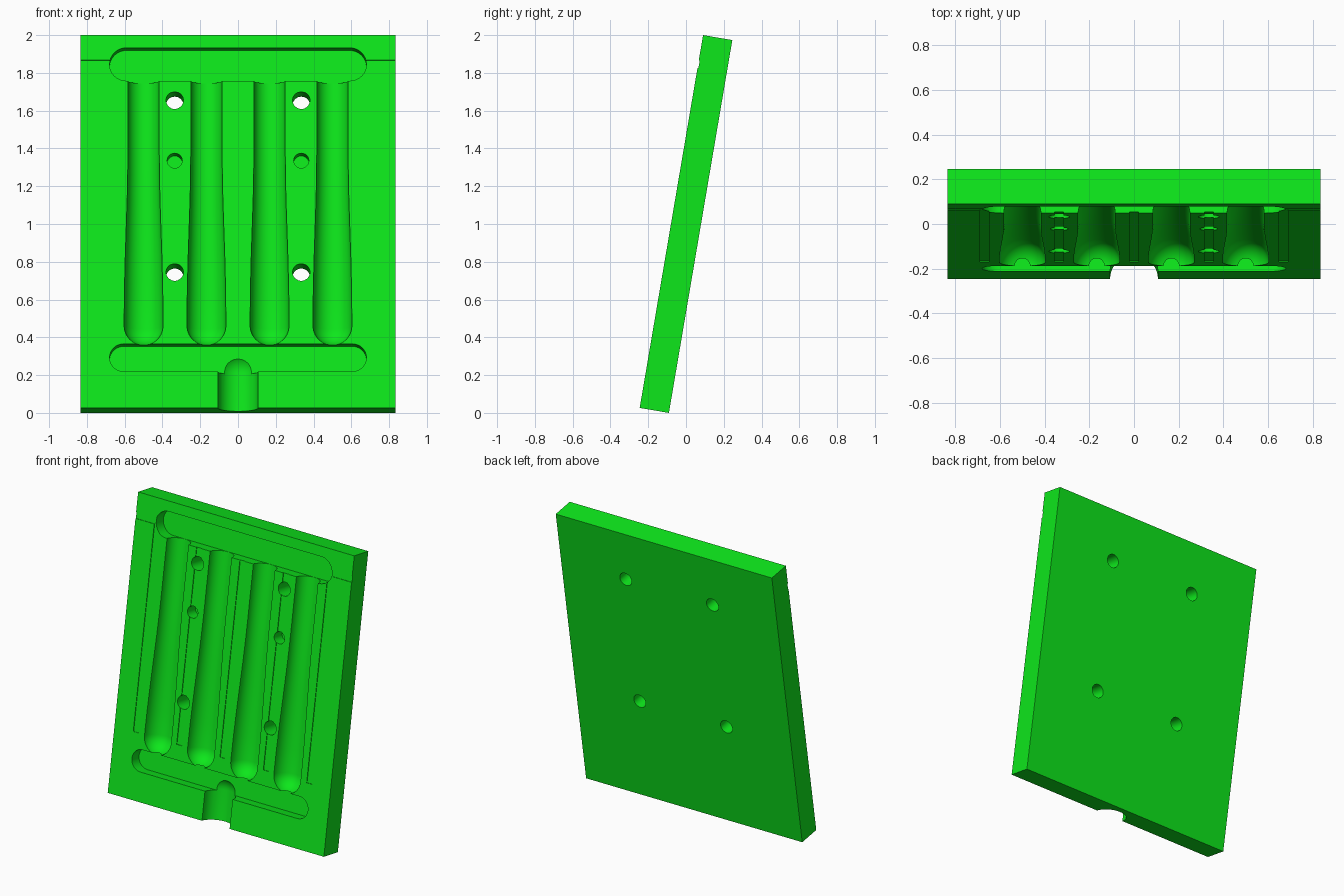
import bpy, bmesh, math

if "Cube" in bpy.data.objects:
    bpy.data.objects.remove(bpy.data.objects["Cube"])

TILT = math.radians(9.65)
W, T, L = 1.67, 0.157, 2.002
FRONT = -T / 2


def v(z):
    """Front-view height -> position along the untilted plate."""
    return (z - 1.0 - T / 2 * math.sin(TILT)) / math.cos(TILT)


def from_bmesh(name, bm):
    bmesh.ops.recalc_face_normals(bm, faces=bm.faces)
    me = bpy.data.meshes.new(name)
    bm.to_mesh(me)
    bm.free()
    ob = bpy.data.objects.new(name, me)
    bpy.context.collection.objects.link(ob)
    return ob


def box(name, x0, x1, y0, y1, z0, z1):
    bm = bmesh.new()
    bmesh.ops.create_cube(bm, size=1)
    for p in bm.verts:
        p.co.x = x0 + (p.co.x + 0.5) * (x1 - x0)
        p.co.y = y0 + (p.co.y + 0.5) * (y1 - y0)
        p.co.z = z0 + (p.co.z + 0.5) * (z1 - z0)
    return from_bmesh(name, bm)


def prism(name, outline, depth):
    """Extrude an (x, z) outline from in front of the plate to a depth."""
    bm = bmesh.new()
    f = bm.faces.new([bm.verts.new((x, FRONT - 0.05, z)) for x, z in outline])
    ext = bmesh.ops.extrude_face_region(bm, geom=[f])
    moved = [g for g in ext["geom"] if isinstance(g, bmesh.types.BMVert)]
    bmesh.ops.translate(bm, verts=moved, vec=(0, 0.05 + depth, 0))
    return from_bmesh(name, bm)


def slot(name, half, z0, z1, depth, n=16):
    r, c = (z1 - z0) / 2, (z0 + z1) / 2
    pts = []
    for side, start in ((1, -90), (-1, 90)):
        for i in range(n + 1):
            a = math.radians(start + 180 * i / n)
            pts.append((side * (half - r) + r * math.cos(a), c + r * math.sin(a)))
    return prism(name, pts, depth)


def hole(name, x, z, r, depth, n=32):
    return prism(name, [(x + r * math.cos(math.tau * i / n), z + r * math.sin(math.tau * i / n))
                        for i in range(n)], depth)


def lathe(name, x, profile, n=48):
    """Revolve (radius, z) points around a vertical axis lying in the front face."""
    bm = bmesh.new()
    rings = []
    for r, z in profile:
        if r < 1e-6:
            rings.append([bm.verts.new((x, FRONT, z))])
        else:
            # half-step offset keeps vertices off the front plane
            rings.append([bm.verts.new((x + r * math.cos(math.tau * (i + .5) / n),
                                        FRONT + r * math.sin(math.tau * (i + .5) / n), z))
                          for i in range(n)])
    for a, b in zip(rings, rings[1:]):
        for i in range(n):
            j = (i + 1) % n
            if len(a) == 1:
                bm.faces.new((a[0], b[i], b[j]))
            elif len(b) == 1:
                bm.faces.new((a[i], a[j], b[0]))
            else:
                bm.faces.new((a[i], a[j], b[j], b[i]))
    for ring in (rings[0], rings[-1]):
        if len(ring) > 1:
            bm.faces.new(ring)
    return from_bmesh(name, bm)


def dome(r, zc, sign, n=10):
    """Quarter-circle profile from the pole to the equator."""
    return [(r * math.sin(math.pi / 2 * i / n), zc + sign * r * math.cos(math.pi / 2 * i / n))
            for i in range(n + 1)]


# Plate
plate = box("mold_plate", -W / 2, W / 2, -T / 2, T / 2, -L / 2, L / 2)
cutters = []

# Shallow vent grooves
G = 0.005
for x in (-0.67, -0.335, 0, 0.335, 0.67):
    top = v(1.867) if abs(x) > 0.5 else v(1.8)
    cutters.append(box("vent_cutter", x - 0.02, x + 0.02, FRONT - 0.05, FRONT + G, v(0.465), top))
for s in (-1, 1):
    x0, x1 = sorted((s * 0.66, s * 0.9))
    cutters.append(box("side_vent_cutter", x0, x1, FRONT - 0.05, FRONT + G * 1.001, v(1.826), v(1.8671)))

# Upper and lower cross channels
cutters.append(slot("upper_channel_cutter", 0.68, v(1.758), v(1.933), 0.085))
cutters.append(slot("lower_channel_cutter", 0.68, v(0.22), v(0.365), 0.08))

# Four flared tube cavities with rounded lower ends
R = 0.103
tube = dome(R, v(0.359) + R, -1) + [(0.102, v(0.62)), (0.098, v(0.8)), (0.092, v(0.98)),
                                    (0.087, v(1.13)), (0.084, v(1.27)), (0.083, v(1.4)), (0.083, v(1.79))]
for x in (-0.5, -0.167, 0.167, 0.5):
    cutters.append(lathe("tube_cutter", x, tube))

# Bottom inlet with domed end
cutters.append(lathe("inlet_cutter", 0, dome(0.107, v(0.229), 1) + [(0.107, -L / 2 - 0.1)]))

# Through holes and blind holes
for x in (-0.335, 0.335):
    for z in (0.745, 1.655):
        cutters.append(hole("through_hole_cutter", x, v(z), 0.046, T + 0.05))
    cutters.append(hole("blind_hole_cutter", x, v(1.336), 0.04, 0.09))

# Carve everything out of the plate
bpy.context.view_layer.objects.active = plate
plate.select_set(True)
for c in cutters:
    c.hide_render = True
    m = plate.modifiers.new("cut", 'BOOLEAN')
    m.operation, m.solver, m.object = 'DIFFERENCE', 'EXACT', c
    bpy.ops.object.modifier_apply(modifier=m.name)
    bpy.data.objects.remove(c, do_unlink=True)

# Lean the plate back and stand it on the ground
plate.rotation_euler = (-TILT, 0, 0)
plate.location.z = (L * math.cos(TILT) + T * math.sin(TILT)) / 2
bpy.ops.object.transform_apply(location=True, rotation=True, scale=True)
bpy.ops.object.shade_smooth_by_angle(angle=math.radians(30))

mat = bpy.data.materials.new("green")
mat.diffuse_color = (0.004, 0.8, 0.011, 1)
mat.use_nodes = True
mat.node_tree.nodes["Principled BSDF"].inputs["Base Color"].default_value = mat.diffuse_color
plate.data.materials.append(mat)
